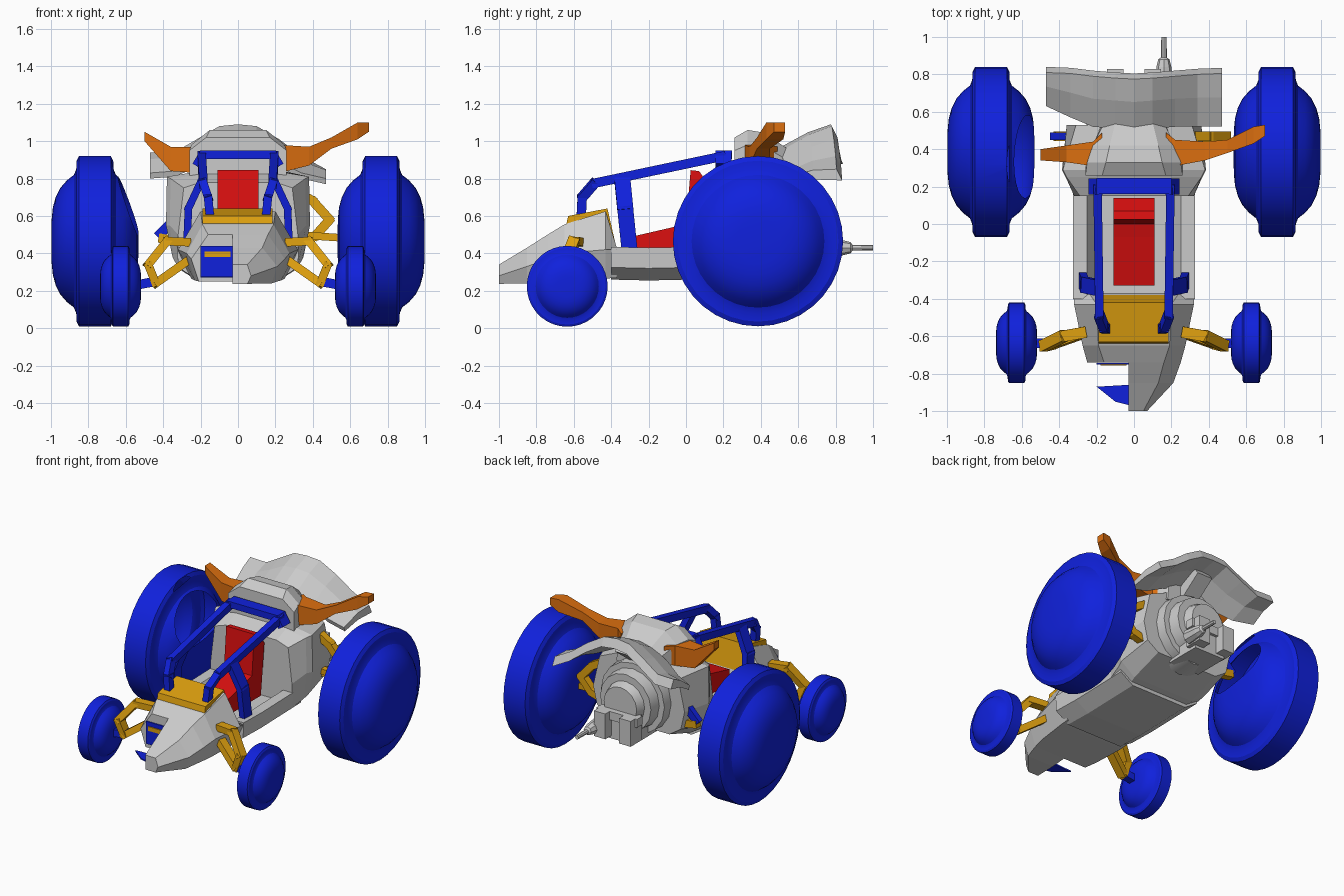
import bpy, bmesh, math
from mathutils import Vector

if "Cube" in bpy.data.objects:
    bpy.data.objects.remove(bpy.data.objects["Cube"])


def material(name, rgb):
    m = bpy.data.materials.new(name)
    m.diffuse_color = (*rgb, 1)
    m.use_nodes = True
    m.node_tree.nodes["Principled BSDF"].inputs["Base Color"].default_value = m.diffuse_color
    return m


BLUE = material("blue", (0.005, 0.015, 0.72))
GOLD = material("gold", (0.75, 0.36, 0.005))
ORANGE = material("orange", (0.72, 0.16, 0.005))
RED = material("red", (0.72, 0.005, 0.005))


def finish(name, bm, mat=None, smooth=False):
    bmesh.ops.recalc_face_normals(bm, faces=bm.faces)
    me = bpy.data.meshes.new(name)
    bm.to_mesh(me)
    bm.free()
    ob = bpy.data.objects.new(name, me)
    bpy.context.collection.objects.link(ob)
    if mat:
        me.materials.append(mat)
    if smooth:
        bpy.ops.object.select_all(action='DESELECT')
        ob.select_set(True)
        bpy.context.view_layer.objects.active = ob
        bpy.ops.object.shade_smooth_by_angle(angle=math.radians(25))
    return ob


def loft_bm(rings):
    bm = bmesh.new()
    vs = [[bm.verts.new(p) for p in r] for r in rings]
    n = len(vs[0])
    for a, b in zip(vs, vs[1:]):
        for i in range(n):
            j = (i + 1) % n
            bm.faces.new((a[i], a[j], b[j], b[i]))
    bm.faces.new(vs[0])
    bm.faces.new(vs[-1])
    return bm


def loft(name, rings, mat=None, smooth=False):
    return finish(name, loft_bm(rings), mat, smooth)


def mirror_ring(y, half):
    # half outline (bottom to top) mirrored into a closed ring at depth y
    return [(x, y, z) for x, z in half] + [(-x, y, z) for x, z in reversed(half)]


def circle(axis, pos, c, r, n):
    pts = []
    for i in range(n):
        a = 2 * math.pi * i / n
        u, v = r * math.cos(a), r * math.sin(a)
        pts.append((pos, c[0] + u, c[1] + v) if axis == 'x' else (c[0] + u, pos, c[1] + v))
    return pts


def box(name, lo, hi, mat=None):
    return loft(name, [[(x, lo[1], lo[2]), (x, hi[1], lo[2]), (x, hi[1], hi[2]), (x, lo[1], hi[2])]
                       for x in (lo[0], hi[0])], mat)


def bars(name, pts, w, d, mat, s=1):
    # square bars along a path, one per segment
    bm = bmesh.new()
    pts = [Vector((p[0] * s, p[1], p[2])) for p in pts]
    for a, b in zip(pts, pts[1:]):
        t = (b - a).normalized()
        ref = Vector((0, 1, 0)) if abs(t.y) < 0.7 else Vector((0, 0, 1))
        u = t.cross(ref).normalized()
        v = u.cross(t)
        ends = []
        for p in (a - t * w * 0.3, b + t * w * 0.3):
            ends.append([bm.verts.new(p + u * i * w / 2 + v * j * d / 2)
                         for i, j in ((-1, -1), (1, -1), (1, 1), (-1, 1))])
        for i in range(4):
            j = (i + 1) % 4
            bm.faces.new((ends[0][i], ends[0][j], ends[1][j], ends[1][i]))
        bm.faces.new(ends[0])
        bm.faces.new(ends[1])
    return finish(name, bm, mat)


# wheels: stepped tread with rounded bulging sides
SIDE = [(.03, .233), (.12, .231), (.18, .225), (.235, .21), (.285, .185), (.325, .15),
        (.355, .112), (.385, .10), (.43, .098), (.455, .085)]
PROFILE = SIDE + [(r, -x) for r, x in reversed(SIDE)]


def wheel(name, x, y, z, k, cut=False):
    s = 1 if x > 0 else -1
    bm = loft_bm([circle('x', x + s * o * k, (y, z), r * k, 36) for r, o in PROFILE])
    if cut:  # inner upper side of this wheel is open
        bmesh.ops.recalc_face_normals(bm, faces=bm.faces)
        bmesh.ops.bisect_plane(bm, geom=bm.verts[:] + bm.edges[:] + bm.faces[:],
                               plane_co=(-.63, .3, .77), plane_no=(.93, -.05, .33), clear_outer=True)
    finish(name, bm, BLUE, True)


wheel("rear_wheel_right", .765, .385, .465, 1)
wheel("rear_wheel_left", -.765, .385, .465, 1, True)
wheel("front_wheel_right", .628, -.635, .224, .475)
wheel("front_wheel_left", -.628, -.635, .224, .475)

# nose: two halves, the left one stops short of the tip
NOSE = [(-1.0, .05, .237, .07, .28, .05, .34), (-.85, .18, .24, .21, .33, .13, .43),
        (-.74, .21, .25, .25, .37, .16, .50), (-.65, .23, .255, .275, .40, .19, .555),
        (-.43, .25, .265, .32, .42, .20, .625), (-.37, .25, .27, .325, .42, .24, .43)]
for s, first, name in ((1, 0, "nose_right"), (-1, 2, "nose_left")):
    loft(name, [[(-.03, y, zb), (s * wb, y, zb), (s * wm, y, zm), (s * wt, y, zt), (-.03, y, zt)]
                for y, wb, zb, wm, zm, wt, zt in NOSE[first:]])
box("nose_inner_plate", (-.2, -.75, .28), (-.03, -.742, .44), BLUE)
box("nose_inner_bracket", (-.18, -.757, .38), (-.04, -.75, .41), GOLD)
loft("nose_shard", [[(-.2, -.87, z), (-.03, -.86, z), (-.02, -.97, z), (-.1, -.95, z)]
                    for z in (.27, .28)], BLUE)

# dashboard panel on top of the nose
loft("dashboard", [[(x, -.64, .555), (x, -.43, .61), (x, -.38, .42), (x, -.37, .42),
                    (x, -.42, .64), (x, -.63, .60)] for x in (-.19, .185)], GOLD)

# cockpit tub with open top
TUB = [(.22, .245), (.32, .31), (.325, .42), (.25, .42), (.2, .34)]
loft("cockpit_tub", [mirror_ring(y, [(x, z + dz) for x, z in TUB])
                     for y, dz in ((-.4, .015), (-.2, .01), (.25, .02))])

# rear body with shoulders and raised hull bottom
loft("rear_body", [mirror_ring(.15, [(.22, .27), (.32, .33), (.32, .5), (.29, .75), (.2, .78)]),
                   mirror_ring(.25, [(.23, .29), (.34, .36), (.365, .55), (.36, .80), (.2, .82)]),
                   mirror_ring(.29, [(.24, .30), (.35, .38), (.385, .55), (.38, .81), (.2, .84)]),
                   mirror_ring(.53, [(.24, .38), (.33, .44), (.36, .57), (.31, .79), (.15, .86)])])
loft("roof_scoop", [mirror_ring(.26, [(.26, .8), (.26, .95), (.17, 1.02)]),
                    mirror_ring(.33, [(.26, .8), (.25, .98), (.15, 1.06)]),
                    mirror_ring(.42, [(.22, .8), (.22, .97), (.13, 1.045)]),
                    mirror_ring(.54, [(.17, .8), (.16, .9), (.1, .96)])])

# engine: stepped drum, gearbox and exhaust
loft("engine_drum", [circle('y', y, (0, .6), r, 16) for y, r in
                     ((.45, .26), (.6, .25), (.6, .21), (.68, .2), (.68, .15), (.74, .13))], None, True)
box("gearbox", (-.12, .5, .36), (.12, .76, .52))
for x, side in ((-.1, "left"), (.1, "right")):
    box("engine_block_" + side, (x - .045, .7, .38), (x + .045, .83, .56))
box("engine_bridge", (-.16, .72, .5), (.16, .78, .56))
loft("exhaust", [circle('y', y, (.16, .43), r, 8) for y, r in
                 ((.74, .05), (.84, .04), (.88, .03), (.89, .016), (1.0, .014))])

# rear wing: arched plate swept over x
WING = [(-.47, .63, .83, .84, .94), (-.34, .57, .84, .835, .94), (-.22, .52, .89, .82, 1.01),
        (-.1, .51, .95, .81, 1.08), (0, .50, .965, .805, 1.09), (.1, .51, .95, .81, 1.08),
        (.22, .52, .89, .82, 1.01), (.34, .52, .83, .83, .92), (.47, .52, .80, .835, .85)]
loft("rear_wing", [[(x, yf, zf), (x, (yf + yb) / 2, (zf + zb) / 2 + .02), (x, yb - .03, zb),
                    (x, yb, zb - .06), (x, (yf + yb) / 2, (zf + zb) / 2 - .03), (x, yf + .01, zf - .03)]
                   for x, yf, zf, yb, zb in WING])
bars("wing_mount", [(0, .5, .85), (0, .66, .97)], .12, .08, None)

# side horns: left short, right long  (x, y range, z range)
LEFT = [(-.17, .31, .49, .84, .97), (-.22, .31, .44, .83, .97), (-.36, .33, .42, .84, .97), (-.5, .34, .40, 1.0, 1.05)]
RIGHT = [(.17, .31, .49, .84, .97), (.22, .31, .45, .83, .98), (.38, .34, .44, .87, .97),
         (.5, .38, .45, .96, 1.02), (.64, .43, .52, 1.01, 1.10), (.7, .47, .53, 1.05, 1.10)]
for name, secs in (("horn_left", LEFT), ("horn_right", RIGHT)):
    loft(name, [[(x, a, c), (x, b, c), (x, b, d), (x, a, d)] for x, a, b, c, d in secs], ORANGE)

# seat with cushion and backrest
loft("seat", [[(x, -.33, .38), (x, .1, .38), (x, .14, .74), (x, .07, .84), (x, .025, .845), (x, 0.0, .56),
               (x, -.07, .54), (x, -.33, .48)] for x in (-.11, .11)], RED)

# roll cage
box("cage_crossbar", (-.2, .16, .905), (.2, .245, .95), BLUE)
for s, side in ((1, "right"), (-1, "left")):
    bars("cage_rail_" + side, [(.15, -.56, .60), (.16, -.555, .70), (.185, -.49, .775), (.195, .2, .92)],
         .045, .05, BLUE, s)
    bars("cage_crossbar_end_" + side, [(.19, .2, .93), (.22, .2, .88)], .04, .085, BLUE, s)
    bars("cage_pillar_" + side, [(.195, -.34, .79), (.265, -.325, .64), (.275, -.30, .40)], .04, .085, BLUE, s)
    # front suspension ring
    bars("front_arm_" + side, [(.27, -.58, .46), (.38, -.60, .465), (.48, -.65, .34), (.44, -.64, .24),
                               (.27, -.58, .36)], .045, .06, GOLD, s)
    bars("front_axle_" + side, [(.44, -.64, .25), (.58, -.635, .224)], .05, .05, BLUE, s)
# rear suspension: full ring on the right, short stubs on the left
bars("rear_arm_right", [(.33, .47, .72), (.4, .47, .68), (.49, .47, .58), (.41, .47, .49),
                        (.3, .47, .46)], .05, .05, GOLD)
bars("rear_axle_right", [(.3, .45, .5), (.6, .42, .48)], .04, .04, GOLD)
bars("rear_stub_left", [(-.3, .47, .46), (-.41, .47, .48)], .05, .05, GOLD)
bars("rear_strut_left", [(-.3, .47, .62), (-.42, .47, .5)], .05, .04, BLUE)
